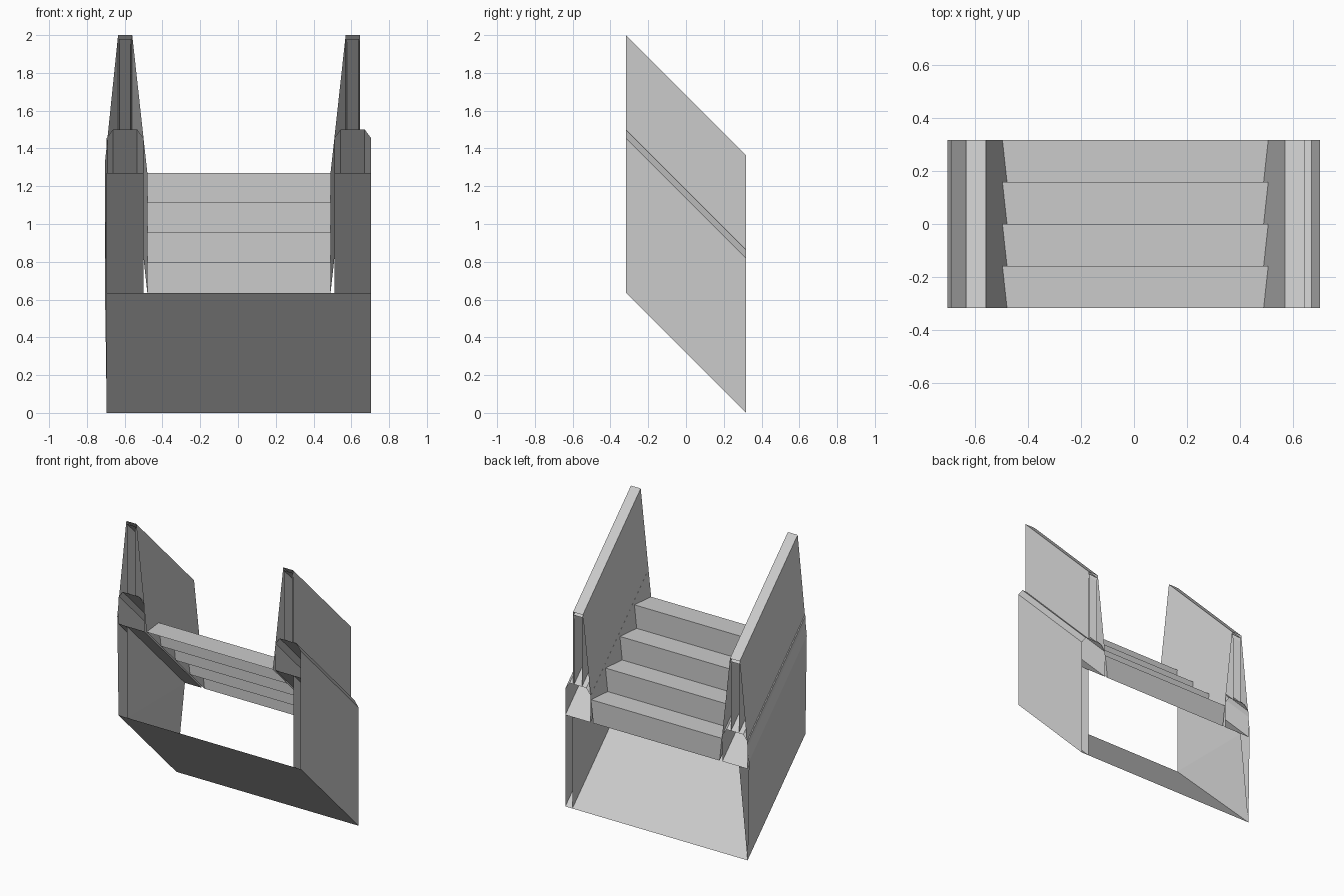
import bpy

if "Cube" in bpy.data.objects:
    bpy.data.objects.remove(bpy.data.objects["Cube"])

D = 0.3175          # half depth; everything is sheared down 45 degrees towards +y
LOW, SKIRT, TOP = 0.635, 1.27, 2.0


def make(name, verts, faces):
    mesh = bpy.data.meshes.new(name)
    mesh.from_pydata(verts, [], faces)
    mesh.update()
    ob = bpy.data.objects.new(name, mesh)
    bpy.context.collection.objects.link(ob)
    return ob


def sweep(name, profile, closed=False):
    """Sweep an (x, z) profile given at the front end down the slope, open ended."""
    n = len(profile)
    verts = [(x, y, z - y - D) for y in (-D, D) for x, z in profile]
    count = n if closed else n - 1
    faces = [(i, (i + 1) % n, n + (i + 1) % n, n + i) for i in range(count)]
    return make(name, verts, faces)


def base_profile(cx, half):
    """Chamfered hollow base beam below the balustrade."""
    return [(cx - half, SKIRT), (cx - half, 1.455), (cx - half + .033, 1.5),
            (cx + half - .033, 1.5), (cx + half, 1.455), (cx + half, SKIRT)]


# Leaning balustrade skins, with caps on top
sweep("left_balustrade", [(-.695, LOW), (-.70, 1.0), (-.705, 1.32),
                          (-.635, TOP), (-.56, TOP), (-.48, SKIRT)])
sweep("right_balustrade", [(.645, 1.5), (.645, TOP), (.57, TOP), (.49, SKIRT)])

# Base beams and the inner balustrade panels with handrails
for side, cx in (("left", -.598), ("right", .607)):
    sweep(side + "_base", base_profile(cx, .097), True)
    sweep(side + "_panel", [(cx - .03, 1.5), (cx - .03, 1.95), (cx - .033, 1.98),
                            (cx + .033, 1.98), (cx + .03, 1.95), (cx + .03, 1.5)])

# Lower side walls and sloping underside
sweep("right_outer_wall", [(.67, 1.5), (.704, 1.455), (.704, LOW)])
sweep("right_inner_wall", [(.65, SKIRT), (.65, LOW)])
make("left_inner_wall",
     [(-.63, -D, LOW), (-.63, -D, SKIRT), (-.63, D, LOW), (-.695, D, 0)],
     [(0, 1, 2), (0, 2, 3)])
sweep("underside", [(-.695, LOW), (.704, LOW)])

# Stair treads and risers, trimmed to the leaning walls
STEPS = 4
rise = 2 * D / STEPS
verts, faces = [], []
for i in range(STEPS):
    y0 = -D + i * rise
    z0 = SKIRT - i * rise
    for y, z in ((y0, z0), (y0 + rise, z0), (y0 + rise, z0 - rise)):
        lean = .11 * (z + y + D - SKIRT)
        verts += [(-.48 - lean, y, z), (.49 + lean, y, z)]
    b = i * 6
    faces += [(b, b + 1, b + 3, b + 2), (b + 2, b + 3, b + 5, b + 4)]
make("stair_steps", verts, faces)
